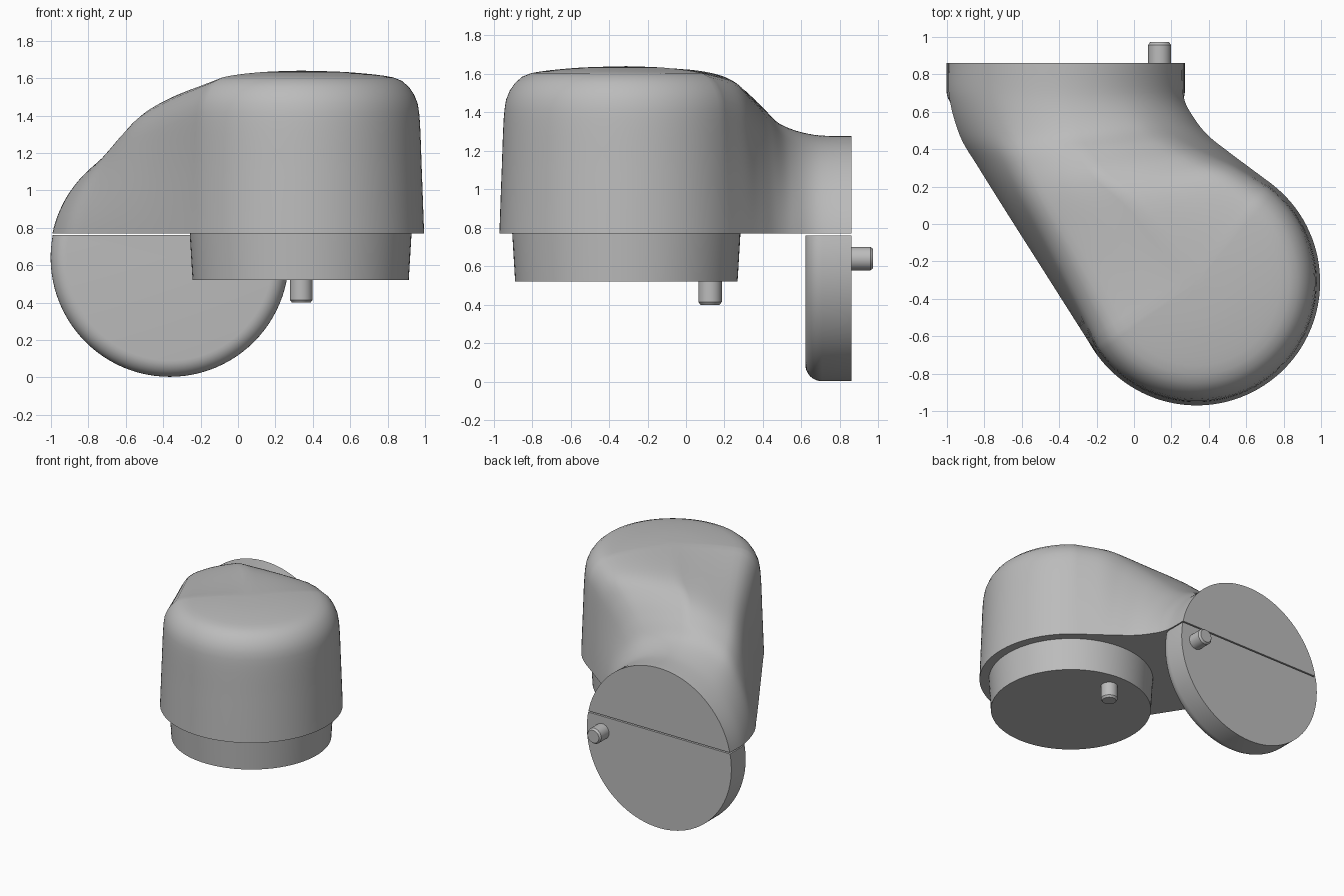
import bpy, bmesh, math
from mathutils import Vector

cube = bpy.data.objects.get("Cube")
if cube:
    bpy.data.objects.remove(cube)

grey = bpy.data.materials.new("plain grey")
grey.use_nodes = True
colour = (0.5, 0.5, 0.5, 1)
grey.diffuse_color = colour
grey.node_tree.nodes["Principled BSDF"].inputs["Base Color"].default_value = colour

BASE = 0.77                                # underside of the body
HEAD = Vector((0.335, -0.31))              # head axis in plan
HEAD_R = 0.66
DISC_X, DISC_Z, DISC_R, BACK = -0.365, 0.64, 0.637, 0.86


def finish(bm, name):
    """Turn a bmesh into a named, smooth-shaded object."""
    bmesh.ops.remove_doubles(bm, verts=bm.verts, dist=0.0005)
    bmesh.ops.recalc_face_normals(bm, faces=bm.faces)
    mesh = bpy.data.meshes.new(name)
    bm.to_mesh(mesh)
    bm.free()
    mesh.materials.append(grey)
    obj = bpy.data.objects.new(name, mesh)
    bpy.context.collection.objects.link(obj)
    bpy.ops.object.select_all(action='DESELECT')
    obj.select_set(True)
    bpy.context.view_layer.objects.active = obj
    bpy.ops.object.shade_smooth_by_angle(angle=math.radians(35))
    return obj


def spline(points, steps):
    """Catmull-Rom curve through points of any dimension."""
    pts = [Vector(p) for p in points]
    out = []
    for i in range(len(pts) - 1):
        a, b, c, d = pts[max(i - 1, 0)], pts[i], pts[i + 1], pts[min(i + 2, len(pts) - 1)]
        for k in range(steps):
            t = k / steps
            out.append(0.5 * (2 * b + (c - a) * t + (2 * a - 5 * b + 4 * c - d) * t ** 2
                              + (3 * b - a - 3 * c + d) * t ** 3))
    return out + [pts[-1]]


def resample(pts, count):
    """Even spacing along a polyline."""
    run = [0.0]
    for p, q in zip(pts, pts[1:]):
        run.append(run[-1] + (q - p).length)
    out, j = [], 0
    for i in range(count + 1):
        d = run[-1] * i / count
        while j < len(pts) - 2 and run[j + 1] < d:
            j += 1
        out.append(pts[j].lerp(pts[j + 1], (d - run[j]) / (run[j + 1] - run[j])))
    return out


def grid(bm, rows):
    """Skin rows of points with quads; returns the vertex rows."""
    vrows = [[bm.verts.new(p) for p in row] for row in rows]
    for r, s in zip(vrows, vrows[1:]):
        for i in range(len(r) - 1):
            bm.faces.new((r[i], r[i + 1], s[i + 1], s[i]))
    return vrows


def turned(name, profile, place, segments=96, cut_z=None):
    """Revolve an (r, h) profile about an axis; place maps (a, b, h) to xyz."""
    bm = bmesh.new()
    rows = []
    for k in range(segments + 1):
        a = math.tau * k / segments
        rows.append([place(r * math.cos(a), r * math.sin(a), h) for r, h in profile])
    grid(bm, rows)
    bmesh.ops.remove_doubles(bm, verts=bm.verts, dist=0.0005)
    if cut_z is not None:
        geom = bm.verts[:] + bm.edges[:] + bm.faces[:]
        bmesh.ops.bisect_plane(bm, geom=geom, plane_co=(0, 0, cut_z),
                               plane_no=(0, 0, 1), clear_outer=True)
        bmesh.ops.holes_fill(bm, edges=[e for e in bm.edges if e.is_boundary], sides=0)
    return finish(bm, name)


# Half cross-sections (edge to middle): domed head and round disc
N = 28
head_half = resample(spline([(0.66, BASE), (0.648, 1.1), (0.635, 1.4), (0.61, 1.505),
                             (0.555, 1.575), (0.475, 1.608), (0.25, 1.632), (0, 1.64)], 8), N)
head_half = [(p.x / HEAD_R, p.y) for p in head_half]
start = math.asin((BASE - DISC_Z) / DISC_R)
disc_half = []
for i in range(N + 1):
    a = start + (math.pi / 2 - start) * i / N
    disc_half.append((math.cos(a) / math.cos(start), DISC_Z + DISC_R * math.sin(a)))

# Neck stations: right edge, middle, left edge, then disc share at each of them
stations = spline([
    (-0.22, -0.665, 0.335, -0.31, 0.738, 0.213, 0, 0, 0),
    (-0.48, -0.255, 0.03, 0.08, 0.60, 0.315, 0.35, 0.07, 0.15),
    (-0.68, 0.06, -0.17, 0.25, 0.50, 0.39, 0.60, 0.25, 0.40),
    (-0.83, 0.30, -0.27, 0.38, 0.40, 0.47, 0.80, 0.55, 0.65),
    (-0.93, 0.47, -0.33, 0.49, 0.325, 0.56, 0.93, 0.83, 0.88),
    (-0.988, 0.68, DISC_X, 0.66, 0.265, 0.68, 1, 0.98, 1),
    (-0.988, BACK, DISC_X, BACK, 0.258, BACK, 1, 1, 1)], 6)


def half_section(edge, mid, w_edge, w_mid):
    out = []
    for i, ((hu, hz), (du, dz)) in enumerate(zip(head_half, disc_half)):
        w = w_mid + (w_edge - w_mid) * (1 - (i / N) ** 2)
        u = hu + (du - hu) * w
        p = mid.lerp(edge, u)
        out.append(Vector((p.x, p.y, hz + (dz - hz) * w)))
    return out


# Body: neck skin, half-turned head, flat back and flat underside
body = bmesh.new()
rows = []
for s in stations:
    left, mid, right = Vector(s[0:2]), Vector(s[2:4]), Vector(s[4:6])
    a = half_section(left, mid, s[6], s[7])
    b = half_section(right, mid, s[8], s[7])
    rows.append(a + b[-2::-1])
neck = grid(body, rows)
body.faces.new(neck[-1])
first, last = [Vector(stations[0][i:i + 2]) - HEAD for i in (0, 4)]
a0 = math.atan2(first.y, first.x) + math.tau
a1 = math.atan2(last.y, last.x) + math.tau * 2
a0, a1 = a0 % math.tau, a1 % math.tau + math.tau
arc = []
for k in range(65):
    a = a0 + (a1 - a0) * k / 64
    direction = Vector((math.cos(a), math.sin(a))) * HEAD_R
    arc.append([(HEAD.x + direction.x * u, HEAD.y + direction.y * u, z) for u, z in head_half])
grid(body, arc)
bmesh.ops.remove_doubles(body, verts=body.verts, dist=0.004)
bmesh.ops.holes_fill(body, edges=[e for e in body.edges if e.is_boundary], sides=0)
finish(body, "body")


def upright(cx, cy):
    return lambda a, b, h: (cx + a, cy + b, h)


def rearward(cx, cz):
    return lambda a, b, h: (cx + a, h, cz + b)


# Cup under the head
turned("lower_cup", [(0, BASE), (0.593, BASE), (0.578, 0.52), (0, 0.52)], upright(*HEAD))

# Lower part of the rear disc with a rounded front rim
rim = [(0.55 + 0.087 * math.sin(t), 0.707 - 0.087 * math.cos(t))
       for t in [math.pi / 2 * i / 8 for i in range(9)]]
turned("rear_disc", [(0, 0.62)] + rim + [(DISC_R, BACK), (0, BACK)],
       rearward(DISC_X, DISC_Z), cut_z=0.76)


# Locating pegs
def peg(name, base, tip, place):
    d = math.copysign(0.015, base - tip)
    turned(name, [(0, base), (0.061, base), (0.061, tip + d), (0.05, tip), (0, tip)], place, 40)


peg("bottom_peg", 0.52, 0.40, upright(0.338, 0.125))
peg("rear_peg", BACK, 0.973, rearward(0.137, 0.64))
